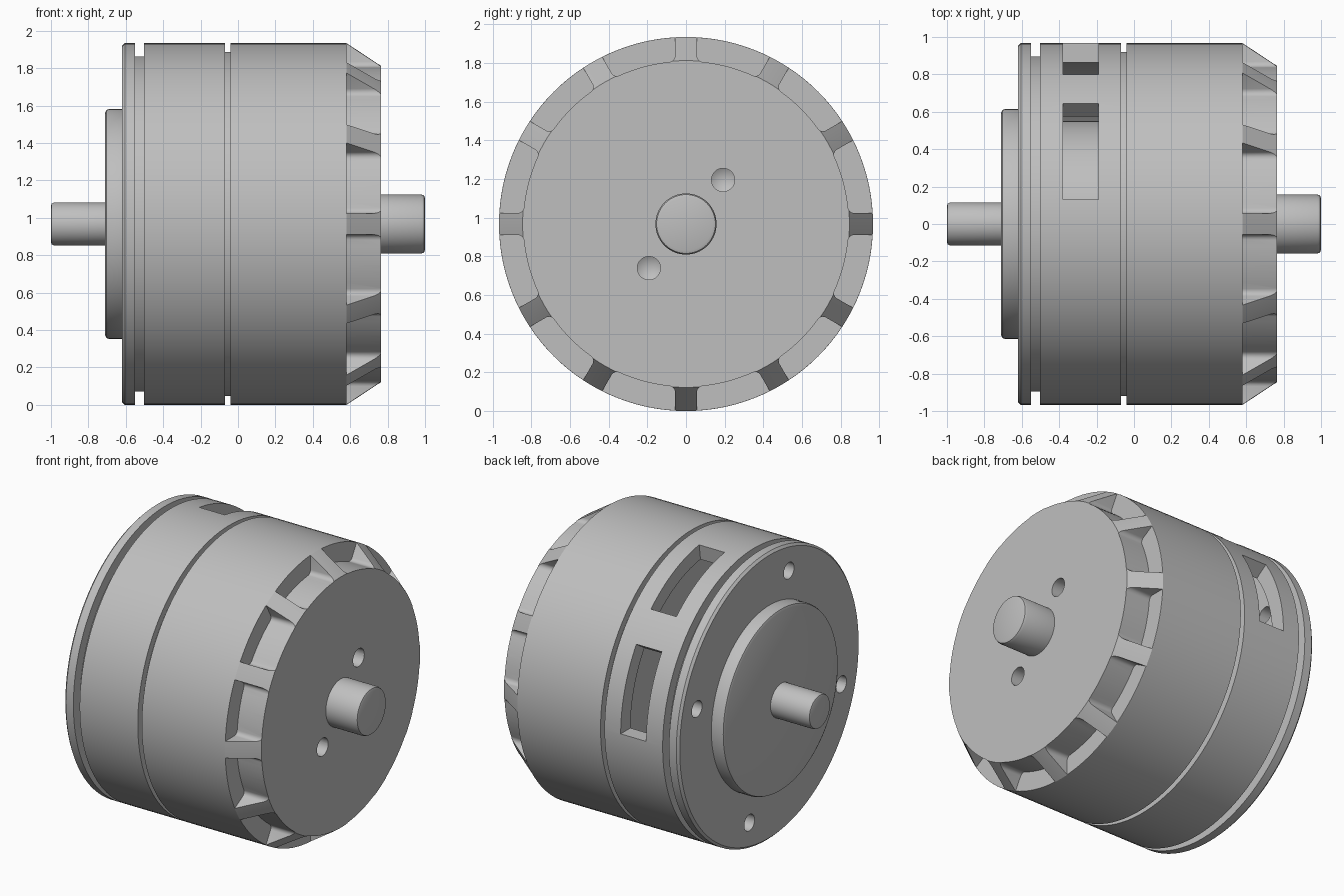
import bpy, bmesh, math
from mathutils import Vector

if "Cube" in bpy.data.objects:
    bpy.data.objects.remove(bpy.data.objects["Cube"])

CZ = 0.967          # height of the motor axis, which runs along x
R = 0.967           # outer radius
metal = bpy.data.materials.new("grey_metal")
metal.diffuse_color = (0.52, 0.52, 0.52, 1)
metal.use_nodes = True
metal.node_tree.nodes["Principled BSDF"].inputs["Base Color"].default_value = metal.diffuse_color


def make(name, bm):
    bmesh.ops.remove_doubles(bm, verts=bm.verts, dist=1e-5)
    bmesh.ops.recalc_face_normals(bm, faces=bm.faces)
    me = bpy.data.meshes.new(name)
    bm.to_mesh(me)
    bm.free()
    ob = bpy.data.objects.new(name, me)
    ob.location.z = CZ
    bpy.context.collection.objects.link(ob)
    me.materials.append(metal)
    return ob


def lathe(bm, profile, seg=120, closed=False):
    """Spin (x, radius) points round the x axis."""
    verts = [bm.verts.new((x, 0, r)) for x, r in profile]
    pairs = list(zip(verts, verts[1:]))
    if closed:
        pairs.append((verts[-1], verts[0]))
    edges = [bm.edges.new(p) for p in pairs]
    bmesh.ops.spin(bm, geom=verts + edges, cent=(0, 0, 0), axis=(1, 0, 0),
                   angle=math.tau, steps=seg, use_merge=True)


def turned(name, profile, seg=120, closed=False):
    bm = bmesh.new()
    lathe(bm, profile, seg, closed)
    return make(name, bm)


def prism(bm, outline, x0, x1):
    """Extrude a (y, z) outline along x."""
    a = [bm.verts.new((x0, y, z)) for y, z in outline]
    b = [bm.verts.new((x1, y, z)) for y, z in outline]
    bm.faces.new(a)
    bm.faces.new(b[::-1])
    n = len(a)
    for i in range(n):
        bm.faces.new((a[i], b[i], b[(i + 1) % n], a[(i + 1) % n]))


def polar(r, deg):
    t = math.radians(deg)           # measured from straight up, towards +y
    return (r * math.sin(t), r * math.cos(t))


def arc(r, a0, a1, n):
    return [polar(r, a0 + (a1 - a0) * i / n) for i in range(n + 1)]


def cut(target, cutter):
    mod = target.modifiers.new("cut", 'BOOLEAN')
    mod.object = cutter
    mod.operation = 'DIFFERENCE'
    mod.solver = 'EXACT'
    bpy.context.view_layer.objects.active = target
    bpy.ops.object.modifier_apply(modifier=mod.name)
    bpy.data.objects.remove(cutter)


# Main casing: rear flange, two grooves, drum and tapered front
casing = turned("casing", [
    (-0.62, 0), (-0.62, R - 0.015), (-0.605, R), (-0.55, R), (-0.55, 0.896),
    (-0.503, 0.896), (-0.503, R), (-0.07, R), (-0.07, 0.92), (-0.04, 0.92),
    (-0.04, R), (0.58, R), (0.765, 0.845), (0.765, 0)])

# Hollow chamber behind the side windows
cut(casing, turned("chamber_cutter", [
    (-0.40, 0.55), (-0.40, 0.863), (-0.17, 0.863), (-0.17, 0.55)], closed=True))

# Two curved side windows
bm = bmesh.new()
for a0, a1 in ((7.8, 41.8), (55.8, 89.8)):
    prism(bm, arc(0.84, a0, a1, 16) + arc(1.02, a1, a0, 16), -0.38, -0.19)
cut(casing, make("window_cutter", bm))

# Twelve pockets that leave spokes on the front taper
bm = bmesh.new()
HALF, RI, F = 0.057, 0.842, 0.03
wall = math.sqrt(RI * RI - HALF * HALF)
# fillet between spoke side and hub
rc = RI + F
fx, fz = HALF + F, math.sqrt(rc * rc - (HALF + F) ** 2)
ang_hub = math.atan2(fx, fz)
start = math.pi
end = math.pi * 1.5 - ang_hub
fillet = [(fx + F * math.cos(start + (end - start) * i / 5),
           fz + F * math.sin(start + (end - start) * i / 5)) for i in range(6)]
deg = math.degrees(ang_hub)
hub = arc(RI, deg, 30 - deg, 8)[1:-1]
c, s = math.cos(math.radians(30)), math.sin(math.radians(30))
# mirror a point about the 15 degree line of the pocket
mirrored = [(-y * c + z * s, y * s + z * c) for y, z in fillet]
outer = (HALF, 1.05)
outer_m = (-outer[0] * c + outer[1] * s, outer[0] * s + outer[1] * c)
outline = [outer] + fillet + hub + mirrored[::-1] + [outer_m]
for k in range(12):
    t = math.radians(30 * k)
    ck, sk = math.cos(t), math.sin(t)
    prism(bm, [(y * ck + z * sk, -y * sk + z * ck) for y, z in outline], 0.581, 0.85)
cut(casing, make("pocket_cutter", bm))

# Screw holes through the rear flange and drilled holes in the front face
bm = bmesh.new()
for k in range(4):
    cy, cz = polar(0.797, -15.3 + 90 * k)
    prism(bm, [(cy + 0.055 * math.cos(i * math.tau / 32),
                cz + 0.055 * math.sin(i * math.tau / 32)) for i in range(32)],
          -0.70, -0.30)
for side in (1, -1):
    tmp = bmesh.new()
    lathe(tmp, [(0.60, 0), (0.635, 0.06), (0.85, 0.06), (0.85, 0)], 32)
    bmesh.ops.translate(tmp, verts=tmp.verts, vec=Vector((0, 0.192 * side, 0.228 * side)))
    me = bpy.data.meshes.new("tmp")
    tmp.to_mesh(me)
    tmp.free()
    bm.from_mesh(me)
    bpy.data.meshes.remove(me)
cut(casing, make("hole_cutter", bm))

# Rear boss and the two shaft ends
turned("rear_boss", [(-0.615, 0), (-0.615, 0.615), (-0.69, 0.615),
                     (-0.704, 0.609), (-0.71, 0.595), (-0.71, 0)])
turned("rear_shaft", [(-0.70, 0), (-0.70, 0.114), (-0.985, 0.114),
                      (-0.996, 0.109), (-1.0, 0.099), (-1.0, 0)], 64)
turned("front_shaft", [(0.755, 0), (0.755, 0.158), (0.98, 0.158),
                       (0.995, 0.152), (1.0, 0.138), (1.0, 0)], 64)

# Smooth shading with crisp edges
for ob in bpy.context.scene.objects:
    ob.select_set(True)
    bpy.context.view_layer.objects.active = ob
bpy.ops.object.shade_smooth_by_angle(angle=math.radians(28))
